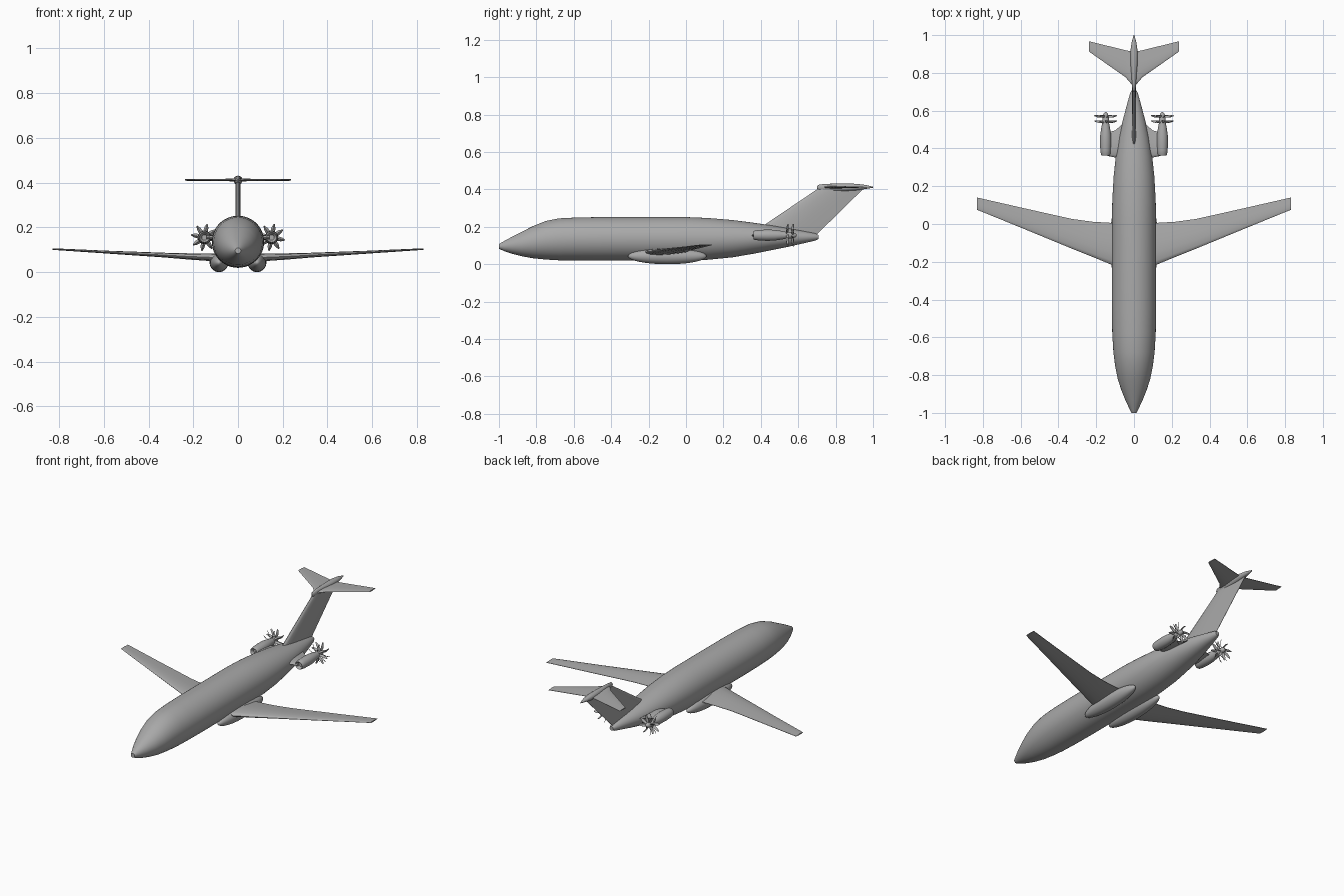
import bpy
import bmesh
from math import sin, cos, pi, radians
from mathutils import Matrix, Vector

cube = bpy.data.objects.get("Cube")
if cube:
    bpy.data.objects.remove(cube)

grey = bpy.data.materials.new("plain grey")
grey.use_nodes = True
GREY = (0.4, 0.4, 0.4, 1)
grey.diffuse_color = GREY
grey.node_tree.nodes["Principled BSDF"].inputs["Base Color"].default_value = GREY
parts = []


def finish(name, bm):
    bmesh.ops.recalc_face_normals(bm, faces=bm.faces)
    mesh = bpy.data.meshes.new(name)
    bm.to_mesh(mesh)
    bm.free()
    mesh.materials.append(grey)
    obj = bpy.data.objects.new(name, mesh)
    bpy.context.collection.objects.link(obj)
    parts.append(obj)
    return obj


def add_loft(bm, rings):
    """Skin a row of closed rings and cap both ends."""
    rows = [[bm.verts.new(p) for p in ring] for ring in rings]
    n = len(rows[0])
    for a, b in zip(rows, rows[1:]):
        for i in range(n):
            j = (i + 1) % n
            bm.faces.new((a[i], a[j], b[j], b[i]))
    bm.faces.new(rows[0])
    bm.faces.new(rows[-1])


def loft(name, rings):
    bm = bmesh.new()
    add_loft(bm, rings)
    return finish(name, bm)


def oval(x, y, half_width, low, high, n=32):
    mid, half = (low + high) / 2, (high - low) / 2
    return [Vector((x + half_width * cos(2 * pi * i / n), y,
                    mid + half * sin(2 * pi * i / n))) for i in range(n)]


def section(lead, trail, thick):
    """Symmetric aerofoil outline as (chord position, offset) pairs."""
    shape = [(0.02, 0.2), (0.1, 0.38), (0.3, 0.5), (0.55, 0.42), (0.8, 0.22)]
    top = [(lead + (trail - lead) * t, thick * h) for t, h in shape]
    return ([(lead, 0)] + top + [(trail, 0.001)]
            + [(trail, -0.001)] + [(c, -h) for c, h in reversed(top)])


def flat_wing(name, side, stations):
    """Wing from stations of x, z, leading edge, trailing edge, thickness."""
    return loft(name, [[(side * x, c, z + h) for c, h in section(le, te, th)]
                       for x, z, le, te, th in stations])


# Fuselage: y, half width, bottom, top
hull = [(-1, .013, .083, .108), (-.97, .028, .069, .125), (-.93, .047, .056, .147),
        (-.88, .067, .043, .172), (-.82, .086, .032, .203), (-.75, .1, .025, .231),
        (-.68, .109, .021, .245), (-.58, .115, .02, .25), (-.45, .117, .019, .252),
        (0, .117, .02, .252), (.12, .115, .024, .247), (.25, .108, .037, .236),
        (.36, .096, .056, .222), (.46, .08, .076, .207), (.55, .059, .094, .192),
        (.63, .038, .112, .177), (.69, .021, .126, .165), (.708, .012, .134, .157)]
loft("fuselage", [oval(0, y, w, lo, hi, 48) for y, w, lo, hi in hull])

# Swept fin
fin = [(.15, .33, .69, .024), (.4, .70, .945, .022), (.415, .72, .96, .02)]
loft("tail_fin", [[(h, c, z) for c, h in section(le, te, th)]
                  for z, le, te, th in fin])

# Bullet fairing on top of the fin
bullet = [(.7, .003, .404, .416), (.71, .008, .396, .425), (.75, .012, .39, .43),
          (.85, .02, .39, .431), (.91, .02, .395, .43), (.96, .013, .402, .424),
          (1, .002, .409, .414)]
loft("fin_fairing", [oval(0, y, w, lo, hi, 24) for y, w, lo, hi in bullet])

wing = [(.04, .062, -.24, .005, .034), (.12, .066, -.215, .006, .034),
        (.22, .07, -.174, .012, .028), (.33, .076, -.13, .027, .021),
        (.58, .089, -.027, .083, .013), (.83, .103, .075, .14, .007)]
stabiliser = [(0, .412, .73, .912, .016), (.015, .412, .742, .914, .014),
              (.045, .412, .777, .92, .011), (.237, .412, .912, .967, .007)]
pylon = [(.06, .153, .37, .53, .022), (.1, .154, .352, .495, .022),
         (.14, .155, .36, .485, .02)]

# Nacelle with a lipped intake: y, radius
nacelle = [(.38, .012), (.366, .019), (.362, .022), (.367, .025), (.39, .028),
           (.43, .03), (.47, .029), (.51, .023), (.535, .018), (.57, .016),
           (.585, .011), (.592, .003)]
ENGINE_X, ENGINE_Z = .15, .155

for side, label in ((1, "left"), (-1, "right")):
    flat_wing(label + "_wing", side, wing)
    flat_wing(label + "_stabiliser", side, stabiliser)
    flat_wing(label + "_engine_pylon", side, pylon)

    # Wheel fairing below the wing root
    bm = bmesh.new()
    bmesh.ops.create_uvsphere(
        bm, u_segments=32, v_segments=20, radius=1,
        matrix=Matrix.Translation((side * .085, -.1, .043))
        @ Matrix.Diagonal((.042, .21, .043, 1)) @ Matrix.Rotation(pi / 2, 4, 'X'))
    finish(label + "_belly_fairing", bm)

    loft(label + "_engine_nacelle",
         [oval(side * ENGINE_X, y, r, ENGINE_Z - r, ENGINE_Z + r, 24)
          for y, r in nacelle])

    # Two contra-rotating rows of curved blades
    for row, (y, turn) in enumerate(((.54, 1), (.568, -1))):
        bm = bmesh.new()
        for k in range(8):
            spin = Matrix.Rotation(2 * pi * (k + row / 2) / 8, 4, 'Y')
            place = Matrix.Translation((side * ENGINE_X, y, ENGINE_Z)) @ spin
            rings = []
            for r, sweep, chord in ((.012, 0, .011), (.03, .001, .015),
                                    (.046, .005, .013), (.06, .012, .006)):
                pitch = Matrix.Rotation(turn * radians(40), 4, 'Z')
                rings.append([place @ (Vector((turn * sweep, sweep / 2, r))
                                       + pitch @ Vector((h, c, 0)))
                              for c, h in section(-chord / 2, chord / 2, .003)])
            add_loft(bm, rings)
        finish(f"{label}_propeller_{'rear' if row else 'front'}", bm)

# Smooth skins with crisp edges
bpy.ops.object.select_all(action='DESELECT')
for obj in parts:
    obj.select_set(True)
bpy.context.view_layer.objects.active = parts[0]
bpy.ops.object.shade_smooth_by_angle(angle=radians(40))
